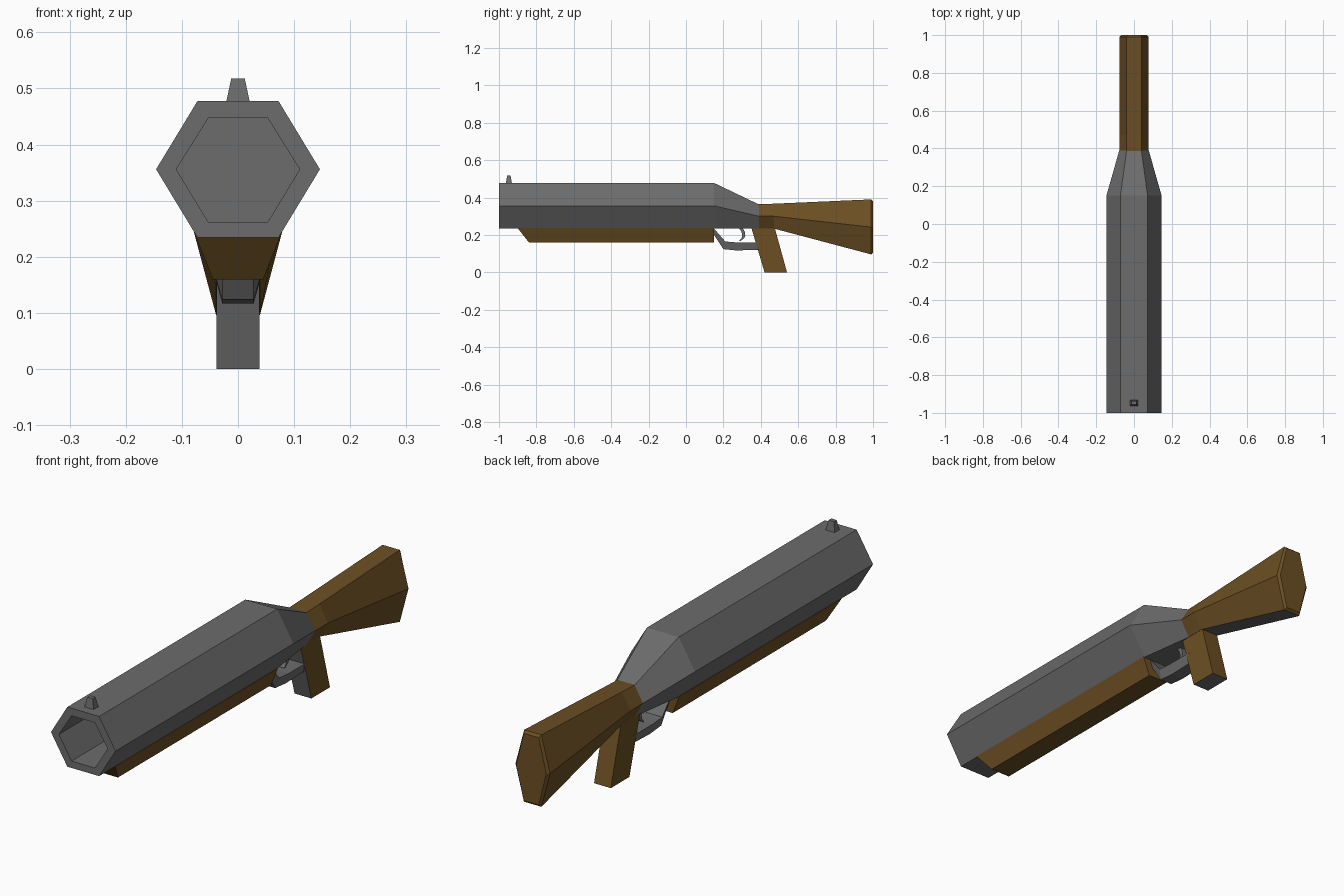
import bpy, bmesh, math
from mathutils import Vector

if "Cube" in bpy.data.objects:
    bpy.data.objects.remove(bpy.data.objects["Cube"])


def material(name, color):
    m = bpy.data.materials.new(name)
    m.diffuse_color = (*color, 1)
    m.use_nodes = True
    m.node_tree.nodes["Principled BSDF"].inputs["Base Color"].default_value = m.diffuse_color
    return m


METAL = material("gunmetal grey", (0.15, 0.15, 0.15))
WOOD = material("brown wood", (0.15, 0.078, 0.017))


def finish(name, bm, mats):
    bmesh.ops.recalc_face_normals(bm, faces=bm.faces)
    me = bpy.data.meshes.new(name)
    bm.to_mesh(me)
    bm.free()
    ob = bpy.data.objects.new(name, me)
    for m in mats:
        me.materials.append(m)
    bpy.context.collection.objects.link(ob)
    return ob


def loft(name, rings, mats, caps=True):
    """Skin a list of equal-length point rings."""
    bm = bmesh.new()
    vs = [[bm.verts.new(p) for p in r] for r in rings]
    n = len(vs[0])
    for a, b in zip(vs, vs[1:]):
        for i in range(n):
            j = (i + 1) % n
            bm.faces.new((a[i], a[j], b[j], b[i]))
    if caps:
        bm.faces.new(vs[0])
        bm.faces.new(vs[-1])
    return finish(name, bm, mats)


def hexagon(y, side, flat, top, mid, bottom, lean=0):
    """Six-sided section; lean pushes the ring back towards its bottom."""
    pts = [(-side, mid), (-flat, top), (flat, top), (side, mid), (flat, bottom), (-flat, bottom)]
    return [(x, y + lean * (top - z), z) for x, z in pts]


def paint(ob, rule):
    """Give faces whose normal matches the rule the second material."""
    for p in ob.data.polygons:
        if rule(p.normal):
            p.material_index = 1


# Barrel: closed bore, muzzle rim, outer wall and tapered receiver
loft("barrel", [
    hexagon(0.10, 0.110, 0.053, 0.447, 0.356, 0.262),
    hexagon(-1.0, 0.110, 0.053, 0.447, 0.356, 0.262),
    hexagon(-1.0, 0.146, 0.072, 0.478, 0.356, 0.234),
    hexagon(0.15, 0.146, 0.072, 0.478, 0.356, 0.234),
    hexagon(0.39, 0.078, 0.039, 0.363, 0.300, 0.234),
], [METAL])

# Front sight
loft("front_sight", [
    [(sx * w, -0.947 + sy * d, z) for sx, sy in ((-1, -1), (1, -1), (1, 1), (-1, 1))]
    for w, d, z in ((0.021, 0.016, 0.476), (0.012, 0.009, 0.518))], [METAL])

# Wooden fore-end with a sloped nose
loft("fore_end", [
    [(-0.075, y0, 0.236), (0.075, y0, 0.236), (0.045, y1, 0.160), (-0.045, y1, 0.160)]
    for y0, y1 in ((-0.90, -0.84), (0.15, 0.15))], [WOOD])

# Butt stock with bevelled end and metal underside
stock = loft("stock", [
    hexagon(0.385, 0.078, 0.039, 0.364, 0.300, 0.234),
    hexagon(0.47, 0.078, 0.039, 0.367, 0.300, 0.234),
    hexagon(0.99, 0.078, 0.039, 0.390, 0.242, 0.096),
    hexagon(1.0, 0.068, 0.034, 0.381, 0.242, 0.105),
], [WOOD, METAL])
paint(stock, lambda n: n.z < -0.9)

# Pistol grip, metal on its front and underside
grip = loft("grip", [
    [(x, 0.35, 0.236), (x, 0.475, 0.236), (x, 0.54, 0.0), (x, 0.42, 0.0)]
    for x in (-0.038, 0.038)], [WOOD, METAL])
paint(grip, lambda n: n.y < -0.5 or n.z < -0.9)

# Trigger guard: band with narrower underside
guard = [((0.15, 0.234), (0.15, 0.200)), ((0.21, 0.165), (0.20, 0.124)),
         ((0.27, 0.160), (0.27, 0.117)), ((0.39, 0.160), (0.39, 0.121))]
loft("trigger_guard", [
    [(-0.040, *i), (0.040, *i), (0.028, *o), (-0.028, *o)] for i, o in guard], [METAL])

# Curved trigger
path = [(0.292, 0.238, 0.010), (0.305, 0.218, 0.009), (0.309, 0.198, 0.008),
        (0.304, 0.182, 0.007), (0.288, 0.168, 0.004)]
loft("trigger", [
    [(-0.010, y - w, z), (0.010, y - w, z), (0.010, y + w, z), (-0.010, y + w, z)]
    for y, z, w in path], [METAL])
